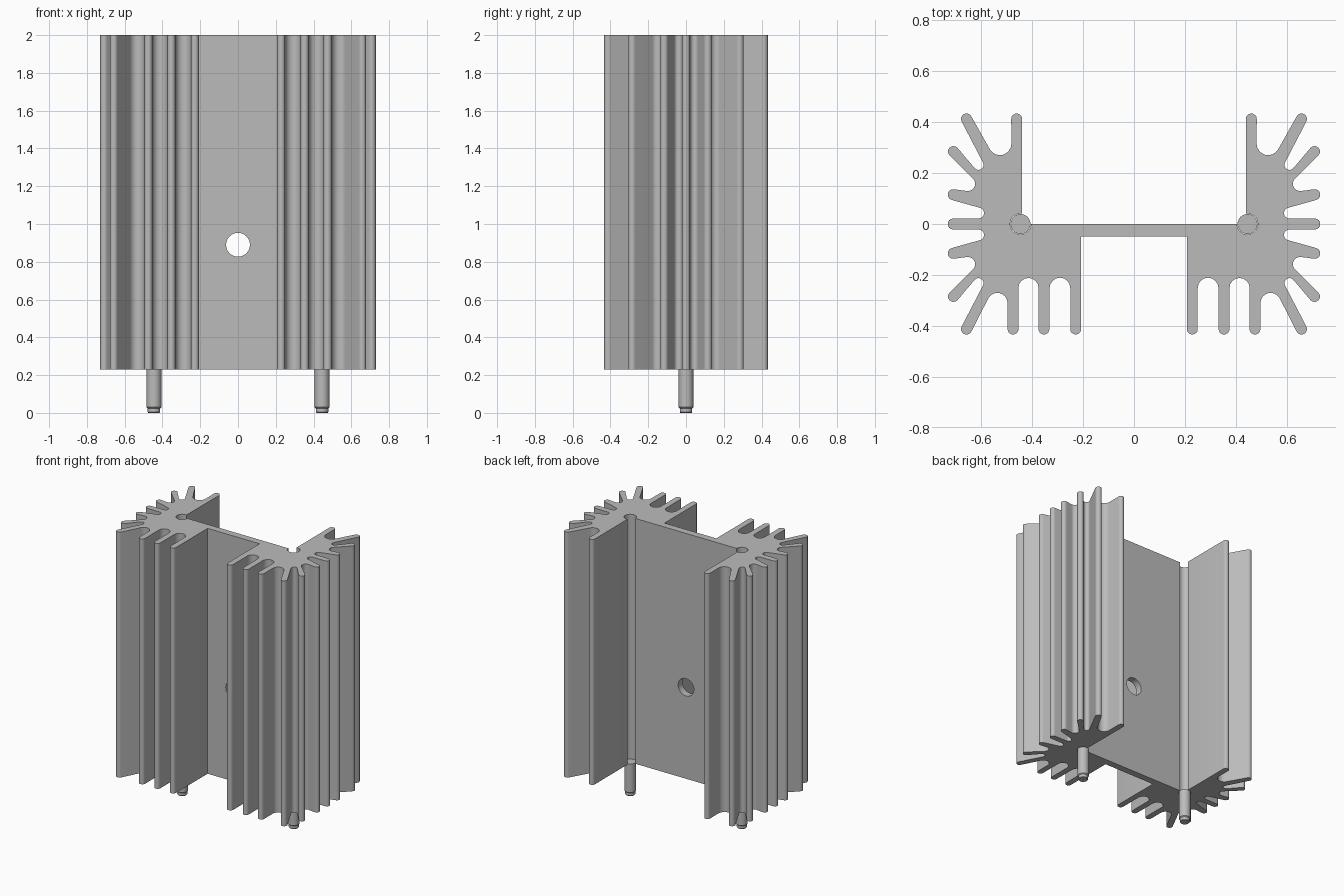
import bpy, bmesh
from math import radians, cos, sin

cube = bpy.data.objects.get("Cube")
if cube:
    bpy.data.objects.remove(cube, do_unlink=True)

BOTTOM, TOP = 0.23, 2.0
FIN_R = 0.0215                  # half thickness of a fin
PIN_X, GROOVE_R = 0.445, 0.041

mat = bpy.data.materials.new("aluminium grey")
mat.use_nodes = True
grey = (0.5, 0.5, 0.5, 1)
mat.diffuse_color = grey
mat.node_tree.nodes["Principled BSDF"].inputs["Base Color"].default_value = grey


def arc(cx, cy, r, start, end, n=8):
    """Points on an arc, angles in degrees."""
    angles = [radians(start + (end - start) * i / n) for i in range(n + 1)]
    return [(cx + r * cos(a), cy + r * sin(a)) for a in angles]


def make_object(name, bm):
    bmesh.ops.recalc_face_normals(bm, faces=bm.faces)
    mesh = bpy.data.meshes.new(name)
    bm.to_mesh(mesh)
    bm.free()
    mesh.materials.append(mat)
    obj = bpy.data.objects.new(name, mesh)
    bpy.context.collection.objects.link(obj)
    return obj


def activate(obj):
    bpy.ops.object.select_all(action='DESELECT')
    obj.select_set(True)
    bpy.context.view_layer.objects.active = obj


# Fins in order round one side: tip centre and direction
side_fins = [(0.657, -0.412, -60), (0.708, -0.284, -45), (0.709, -0.115, -15)]
fins = [(0.2285, -0.412, -90), (0.353, -0.412, -90), (0.4745, -0.412, -90)]
fins += side_fins + [(0.709, 0, 0)]
fins += [(x, -y, -a) for x, y, a in reversed(side_fins)] + [(0.46, 0.412, 90)]

# Rounded gaps between neighbouring fins: centre and radius
side_gaps = [(0.61, -0.232, 0.02), (0.652, -0.158, 0.029), (0.609, -0.043, 0.021)]
gaps = [(0.2905, -0.251, 0.0405), (0.414, -0.251, 0.0395), (0.536, -0.31, 0.04)]
gaps += side_gaps + [(x, -y, r) for x, y, r in reversed(side_gaps)]
gaps += [(0.526, 0.315, 0.045)]

# Half cross-section: web, fins and gaps, then the pin groove
half = [(0.207, -0.05)]
for i, (x, y, a) in enumerate(fins):
    half += arc(x, y, FIN_R, a - 90, a + 90)
    if i < len(gaps):
        half += arc(*gaps[i], a - 90, fins[i + 1][2] - 270)
half += arc(PIN_X, 0, GROOVE_R, 98, -180, 24)
outline = half + [(-x, y) for x, y in reversed(half)]

# Extruded body
bm = bmesh.new()
base = bm.faces.new([bm.verts.new((x, y, BOTTOM)) for x, y in outline])
top = bmesh.ops.extrude_face_region(bm, geom=[base], use_keep_orig=True)
bmesh.ops.translate(bm, vec=(0, 0, TOP - BOTTOM),
                    verts=[g for g in top["geom"] if isinstance(g, bmesh.types.BMVert)])
body = make_object("heat_sink_body", bm)

# Mounting hole through the web
bpy.ops.mesh.primitive_cylinder_add(vertices=40, radius=0.063, depth=0.3,
                                    location=(0, 0, 0.89), rotation=(radians(90), 0, 0))
cutter = bpy.context.object
cutter.name = "hole_cutter"
cutter.hide_render = True
activate(body)
mod = body.modifiers.new("mounting_hole", 'BOOLEAN')
mod.operation, mod.solver, mod.object = 'DIFFERENCE', 'EXACT', cutter
bpy.ops.object.modifier_apply(modifier=mod.name)
bpy.data.objects.remove(cutter, do_unlink=True)
activate(body)
bpy.ops.object.shade_smooth_by_angle(angle=radians(35))

# Solder pins with stepped ends, turned from a profile
pin_profile = [(0.03, 0), (0.033, 0.004), (0.033, 0.024), (0.039, 0.03), (0.039, 0.235)]
for name, px in (("left_pin", PIN_X), ("right_pin", -PIN_X)):
    bm = bmesh.new()
    n = 32
    rings = [[bm.verts.new((px + x, y, z)) for x, y in arc(0, 0, r, 0, 360, n)[:n]]
             for r, z in pin_profile]
    for lo, hi in zip(rings, rings[1:]):
        for k in range(n):
            bm.faces.new((lo[k], lo[(k + 1) % n], hi[(k + 1) % n], hi[k]))
    bm.faces.new(rings[0])
    bm.faces.new(rings[-1])
    pin = make_object(name, bm)
    activate(pin)
    bpy.ops.object.shade_smooth_by_angle(angle=radians(30))
